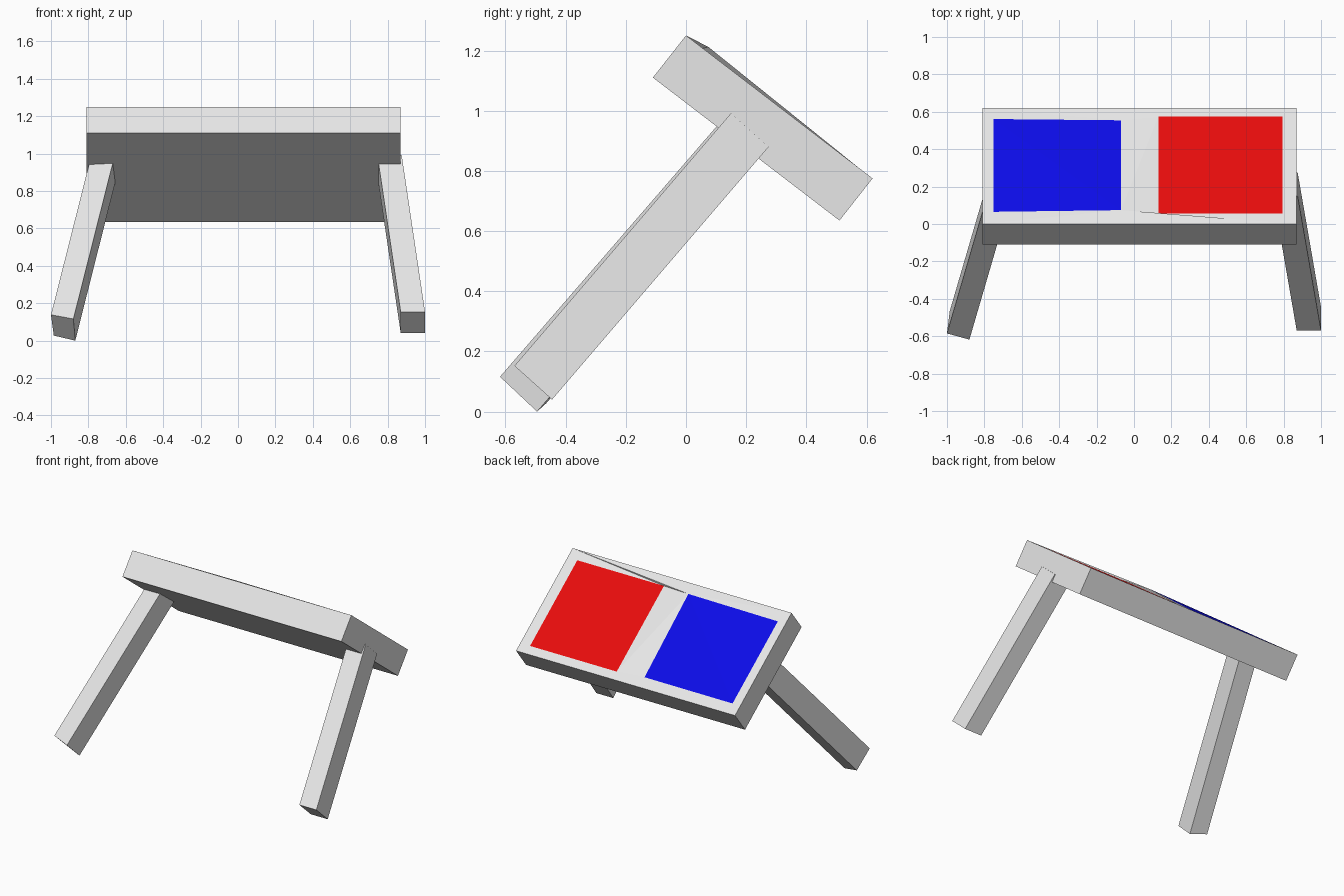
import bpy
import bmesh
from mathutils import Vector

cube = bpy.data.objects.get("Cube")
if cube:
    bpy.data.objects.remove(cube, do_unlink=True)


def material(name, rgb):
    m = bpy.data.materials.new(name)
    m.use_nodes = True
    m.diffuse_color = (*rgb, 1)
    m.node_tree.nodes["Principled BSDF"].inputs["Base Color"].default_value = (*rgb, 1)
    return m


GREY = material("light_grey", (0.8, 0.8, 0.8))
RED = material("red", (0.86, 0.004, 0.004))
BLUE = material("blue", (0.004, 0.004, 0.86))


def make_object(name, points, faces, mats):
    """Build a mesh from named points; each face is (point names, material index)."""
    bm = bmesh.new()
    verts = {key: bm.verts.new(co) for key, co in points.items()}
    for keys, mat in faces:
        bm.faces.new([verts[k] for k in keys]).material_index = mat
    bmesh.ops.recalc_face_normals(bm, faces=bm.faces)
    mesh = bpy.data.meshes.new(name)
    bm.to_mesh(mesh)
    bm.free()
    for m in mats:
        mesh.materials.append(m)
    obj = bpy.data.objects.new(name, mesh)
    bpy.context.collection.objects.link(obj)
    return obj


# Sloping board: local u runs along x, v runs down the slope, n is the face normal
ORIGIN = Vector((0, 0, 1.25))
SLOPE = Vector((0, 0.62, -0.475))
NORMAL = Vector((0, 0.61, 0.79))
DEPTH = Vector((0, -0.11, -0.14))


def on_board(x, v, lift=0):
    return ORIGIN + Vector((x, 0, 0)) + SLOPE * v + NORMAL * lift


points = {
    # outer corners
    "A": on_board(-0.81, 0), "B": on_board(0.87, 0),
    "C": on_board(0.87, 1), "D": on_board(-0.81, 1),
    # blue panel, slightly twisted on its inner edge
    "e": on_board(-0.75, 0.105), "f": on_board(-0.07, 0.105, 0.015),
    "g": on_board(-0.07, 0.9, -0.006), "h": on_board(-0.75, 0.905),
    # red panel
    "p": on_board(0.13, 0.09), "q": on_board(0.795, 0.09),
    "r": on_board(0.795, 0.925), "s": on_board(0.13, 0.925),
}
for top, low in zip("ABCD", "WXYZ"):
    points[low] = points[top] + DEPTH

grey_faces = ["ABXW", "BCYX", "CDZY", "DAWZ", "WXYZ",      # sides and underside
              "AehD", "Afe", "ABf", "Bpf", "Bqp", "BCrq",  # rim around the panels
              "Crs", "Csg", "CgD", "Dgh", "fps", "fsg"]
faces = [(f, 0) for f in grey_faces]
faces += [("feh", 1), ("fhg", 1), ("pqrs", 2)]
make_object("sloping_board", points, faces, [GREY, BLUE, RED])


# Legs: a foot outline swept straight up into the board
def leg(name, foot, sweep):
    pts = {k: Vector(co) for k, co in zip("abcd", foot)}
    pts.update({k: pts[b] + Vector(sweep) for k, b in zip("efgh", "abcd")})
    sides = ["abcd", "efgh", "abfe", "bcgf", "cdhg", "daeh"]
    make_object(name, pts, [(f, 0) for f in sides], [GREY])


leg("left_leg",
    [(0.87, -0.57, 0.152), (1.0, -0.57, 0.152), (1.0, -0.445, 0.04), (0.87, -0.445, 0.04)],
    (-0.125, 0.72, 0.84))
leg("right_leg",
    [(-1.0, -0.585, 0.138), (-0.88, -0.618, 0.116), (-0.87, -0.495, 0.0), (-0.985, -0.465, 0.027)],
    (0.225, 0.77, 0.89))
